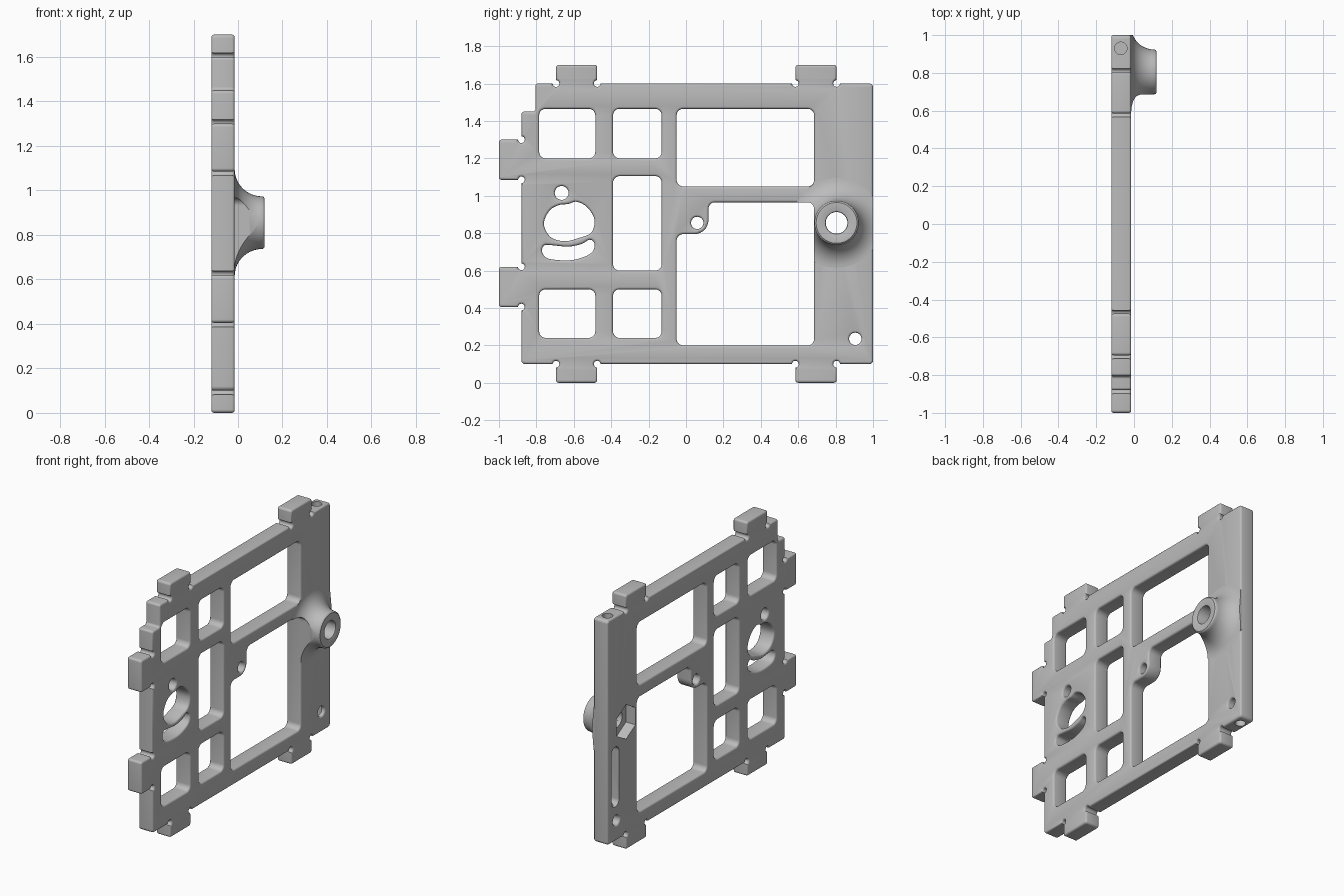
import bpy
import bmesh
from math import cos, sin, pi
from mathutils import Matrix, Vector

cube = bpy.data.objects.get("Cube")
if cube:
    bpy.data.objects.remove(cube)

grey = bpy.data.materials.new("plain grey")
grey.use_nodes = True
grey.diffuse_color = (0.5, 0.5, 0.5, 1)
grey.node_tree.nodes["Principled BSDF"].inputs["Base Color"].default_value = (0.5, 0.5, 0.5, 1)

BACK, FRONT = -0.12, -0.015      # plate faces along x
EDGE = 0.012                     # rounding of the plate edges
ROUND, RELIEF = 0.035, 0.018     # window corner, tab relief notch
BOSS = (0.805, 0.855)
# drawing plane (y, z) with depth along x
TO_WORLD = Matrix(((0, 0, 1, 0), (1, 0, 0, 0), (0, 1, 0, 0), (0, 0, 0, 1)))


def add_object(name, mesh):
    obj = bpy.data.objects.new(name, mesh)
    bpy.context.collection.objects.link(obj)
    return obj


def rounded(corners):
    """Fillet each (y, z, r) right-angle corner; a negative r cuts a relief notch."""
    out = []
    for i, (y, z, r) in enumerate(corners):
        p = Vector((y, z))
        a = (Vector(corners[i - 1][:2]) - p).normalized()
        b = (Vector(corners[(i + 1) % len(corners)][:2]) - p).normalized()
        if r > 0:
            c = p + r * (a + b)
            angles = [k * pi / 16 for k in range(9)]
            out += [c - r * (b * cos(t) + a * sin(t)) for t in angles]
        else:
            angles = [k * pi / 8 for k in range(13)]
            out += [p - r * (a * cos(t) - b * sin(t)) for t in angles]
    return out


def window(y0, y1, z0, z1, r=ROUND):
    return rounded([(y0, z0, r), (y1, z0, r), (y1, z1, r), (y0, z1, r)])


def circle(y, z, r, n=32):
    turn = pi / 2
    return [Vector((y + r * cos(turn + k * 2 * pi / n), z + r * sin(turn + k * 2 * pi / n)))
            for k in range(n)]


def smooth_loop(points, steps=6):
    """Closed smooth curve through the points."""
    pts = [Vector(p) for p in points]
    n, out = len(pts), []
    for i in range(n):
        p0, p1, p2, p3 = (pts[(i + k) % n] for k in (-1, 0, 1, 2))
        for s in range(steps):
            t = s / steps
            out.append(p1 + 0.5 * t * (p2 - p0 + t * (2 * p0 - 5 * p1 + 4 * p2 - p3
                                                      + t * (3 * (p1 - p2) + p3 - p0))))
    return out


def tab(p, q, d):
    """Four corners of a tab standing out by d from the edge p-q."""
    return [(*p, -RELIEF), (p[0] + d[0], p[1] + d[1], 0.015),
            (q[0] + d[0], q[1] + d[1], 0.015), (*q, -RELIEF)]


def slab(name, loops, x0, x1, edge=0.0):
    """Filled profile with holes, extruded from x0 to x1."""
    curve = bpy.data.curves.new(name, "CURVE")
    curve.dimensions, curve.fill_mode = "2D", "BOTH"
    curve.extrude = (x1 - x0) / 2 - edge
    curve.bevel_depth, curve.bevel_resolution, curve.offset = edge, 2, -edge
    for loop in loops:
        spline = curve.splines.new("POLY")
        spline.points.add(len(loop) - 1)
        for point, co in zip(spline.points, loop):
            point.co = (co[0], co[1], 0, 1)
        spline.use_cyclic_u = True
    temp = add_object(name + " curve", curve)
    deps = bpy.context.evaluated_depsgraph_get()
    mesh = bpy.data.meshes.new_from_object(temp.evaluated_get(deps))
    bpy.data.objects.remove(temp)
    mesh.transform(Matrix.Translation(((x0 + x1) / 2, 0, 0)) @ TO_WORLD)
    bm = bmesh.new()
    bm.from_mesh(mesh)
    bmesh.ops.remove_doubles(bm, verts=bm.verts, dist=1e-5)
    bmesh.ops.recalc_face_normals(bm, faces=bm.faces)
    bm.to_mesh(mesh)
    bm.free()
    return add_object(name, mesh)


def rod(name, z0, z1):
    """Upright round cutter inside the thickness of the plate."""
    bm = bmesh.new()
    place = Matrix.Translation((-0.07, 0.93, (z0 + z1) / 2))
    bmesh.ops.create_cone(bm, cap_ends=True, segments=24, radius1=0.033, radius2=0.033,
                          depth=z1 - z0, matrix=place)
    mesh = bpy.data.meshes.new(name)
    bm.to_mesh(mesh)
    bm.free()
    return add_object(name, mesh)


def boolean(obj, cutter, operation="DIFFERENCE"):
    cutter.hide_render = True
    mod = obj.modifiers.new("cut", "BOOLEAN")
    mod.operation, mod.object, mod.solver = operation, cutter, "EXACT"
    deps = bpy.context.evaluated_depsgraph_get()
    mesh = bpy.data.meshes.new_from_object(obj.evaluated_get(deps))
    obj.modifiers.clear()
    obj.data = mesh
    bpy.data.objects.remove(cutter)


# Plate outline with six tabs and a stepped corner
outline = [(-0.88, 0.1, 0.02)]
for y0, y1 in ((-0.695, -0.475), (0.585, 0.805)):
    outline += tab((y0, 0.1), (y1, 0.1), (0, -0.1))
outline += [(1, 0.1, 0.02), (1, 1.6, 0.02)]
for y0, y1 in ((0.585, 0.805), (-0.695, -0.475)):
    outline += tab((y1, 1.6), (y0, 1.6), (0, 0.1))
outline += [(-0.805, 1.6, 0.015), (-0.805, 1.45, 0.015), (-0.88, 1.45, 0.015)]
for z0, z1 in ((1.085, 1.3), (0.405, 0.62)):
    outline += tab((-0.88, z1), (-0.88, z0), (-0.12, 0))
outline = rounded(outline)

# Windows
upper_window = window(-0.05, 0.685, 1.05, 1.465)
lower_window = rounded([(-0.05, 0.2, ROUND), (0.685, 0.2, ROUND), (0.685, 0.965, ROUND),
                        (0.12, 0.965, ROUND), (0.12, 0.795, 0.075), (-0.05, 0.795, ROUND)])
small_windows = [window(-0.785, -0.485, 1.2, 1.465), window(-0.39, -0.13, 1.2, 1.465),
                 window(-0.39, -0.13, 0.6, 1.105),
                 window(-0.785, -0.485, 0.24, 0.5), window(-0.39, -0.13, 0.24, 0.5)]
# Round holes and the two curved openings
holes = [circle(-0.665, 1.015, 0.037), circle(0.06, 0.855, 0.033),
         circle(0.905, 0.235, 0.033), circle(*BOSS, 0.058)]
bean = smooth_loop([(-0.76, 0.85), (-0.73, 0.92), (-0.68, 0.95), (-0.63, 0.956), (-0.585, 0.968),
                    (-0.53, 0.94), (-0.49, 0.875), (-0.505, 0.805), (-0.57, 0.775),
                    (-0.65, 0.757), (-0.725, 0.78)])
arc_slot = smooth_loop([(-0.77, 0.71), (-0.755, 0.736), (-0.71, 0.735), (-0.63, 0.728),
                        (-0.56, 0.742), (-0.515, 0.765), (-0.49, 0.745), (-0.497, 0.705),
                        (-0.54, 0.675), (-0.62, 0.655), (-0.72, 0.66), (-0.758, 0.678)])

plate = slab("plate", [outline, upper_window, lower_window, bean, arc_slot]
             + small_windows + holes, BACK, FRONT, EDGE)

# Nut pocket and slot in the back face, rod holes in top and bottom edges
boolean(plate, slab("nut pocket", [circle(*BOSS, 0.115, 6)], BACK - 0.05, BACK + 0.07))
boolean(plate, slab("back slot", [window(0.88, 0.96, 0.33, 0.73, 0.039)], BACK - 0.05, BACK + 0.06))
boolean(plate, rod("top rod hole", 1.2, 1.8))
boolean(plate, rod("bottom rod hole", -0.1, 0.4))

# Flared boss, turned around the x axis
profile = [(0.058, -0.025), (0.24, -0.025)]
for k in range(13):
    t = k * pi / 24
    profile.append((0.24 - 0.122 * sin(t), FRONT + 0.125 * (1 - cos(t))))
profile += [(0.116, 0.115), (0.109, 0.12), (0.066, 0.12), (0.06, 0.117), (0.058, 0.112)]
bm = bmesh.new()
SIDES = 64
rings = [[bm.verts.new((x, BOSS[0] + r * cos(2 * pi * k / SIDES), BOSS[1] + r * sin(2 * pi * k / SIDES)))
          for r, x in profile] for k in range(SIDES)]
for k in range(SIDES):
    a, b = rings[k], rings[(k + 1) % SIDES]
    for j in range(len(profile)):
        n = (j + 1) % len(profile)
        bm.faces.new((a[j], a[n], b[n], b[j]))
bmesh.ops.recalc_face_normals(bm, faces=bm.faces)
boss_mesh = bpy.data.meshes.new("flared boss")
bm.to_mesh(boss_mesh)
bm.free()
boss = add_object("flared_boss", boss_mesh)
# Trim the flare to the plate outline
boolean(boss, slab("trim", [outline, upper_window, lower_window], -0.1, 0.3), "INTERSECT")

for obj in (plate, boss):
    obj.data.materials.clear()
    obj.data.materials.append(grey)
    bpy.ops.object.select_all(action="DESELECT")
    obj.select_set(True)
    bpy.context.view_layer.objects.active = obj
    bpy.ops.object.shade_smooth_by_angle(angle=0.6)
